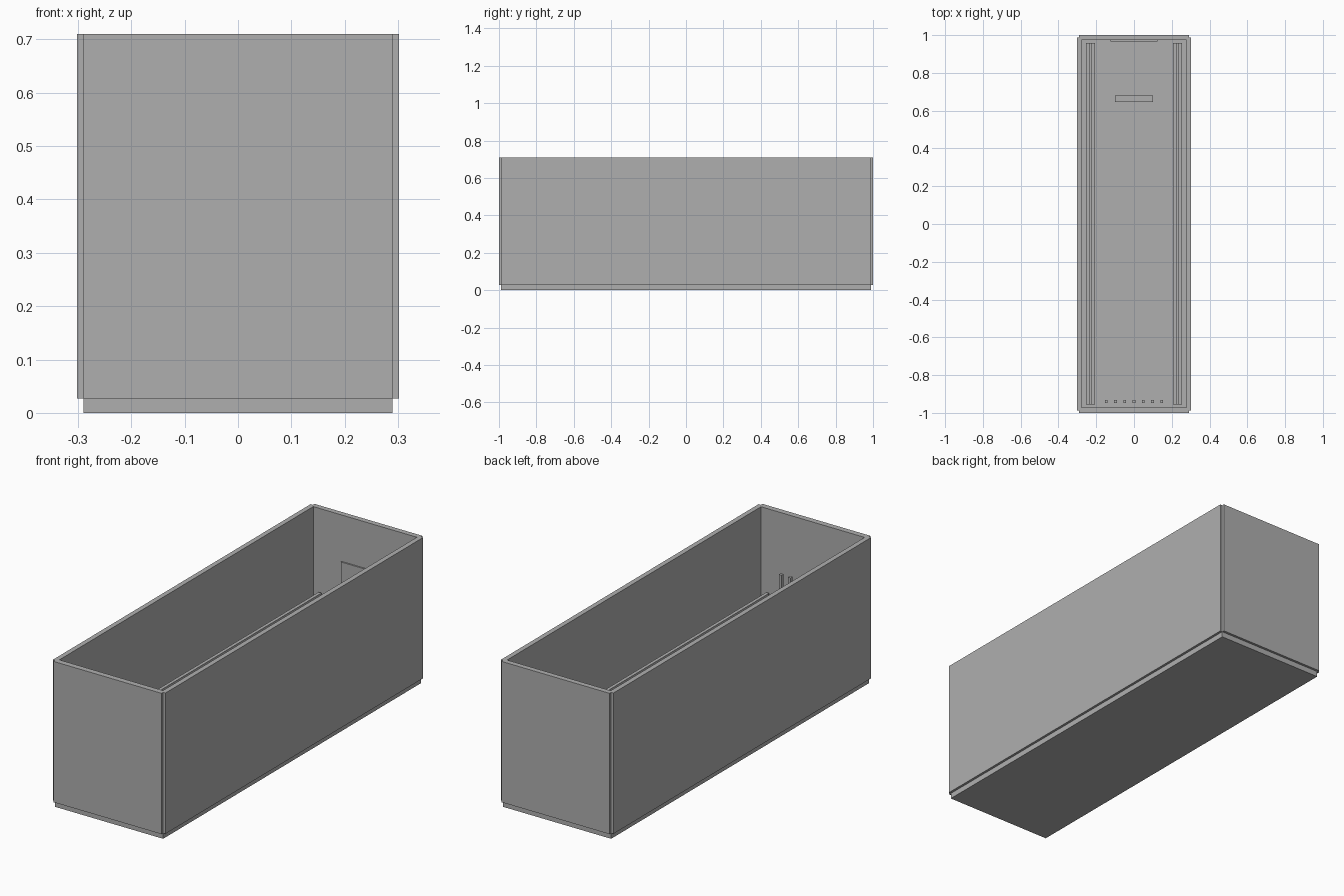
import bpy, bmesh
from mathutils import Vector

if "Cube" in bpy.data.objects:
    bpy.data.objects.remove(bpy.data.objects["Cube"])

grey = bpy.data.materials.new("plain grey")
grey.diffuse_color = (0.43, 0.43, 0.43, 1.0)
grey.use_nodes = True
grey.node_tree.nodes["Principled BSDF"].inputs["Base Color"].default_value = grey.diffuse_color


def box(name, lo, hi):
    """Axis-aligned box between two corners."""
    lo, hi = Vector(lo), Vector(hi)
    bm = bmesh.new()
    bmesh.ops.create_cube(bm, size=1.0)
    for v in bm.verts:
        v.co = [l + (c + 0.5) * (h - l) for l, h, c in zip(lo, hi, v.co)]
    mesh = bpy.data.meshes.new(name)
    bm.to_mesh(mesh)
    bm.free()
    mesh.materials.append(grey)
    ob = bpy.data.objects.new(name, mesh)
    bpy.context.collection.objects.link(ob)
    return ob


def mirror_x(ob):
    """Repeat a part on the other side."""
    ob.modifiers.new("mirror", 'MIRROR').use_axis[0] = True
    return ob


FLOOR, TOP = 0.027, 0.71

# Floor slab, slightly smaller than the walls
box("floor", (-0.29, -0.988, 0), (0.29, 0.988, FLOOR))

# Long side walls
mirror_x(box("side_wall", (0.278, -0.988, FLOOR), (0.302, 0.988, TOP)))

# End walls: outer panel leaves a small notch at each corner
box("front_wall", (-0.29, -1.0, FLOOR), (0.29, -0.988, TOP))
box("front_wall_lining", (-0.278, -0.988, FLOOR), (0.278, -0.972, TOP))
box("back_wall", (-0.29, 0.988, FLOOR), (0.29, 1.0, TOP))
box("back_wall_lining", (-0.278, 0.974, FLOOR), (0.278, 0.988, TOP))

# Railings along both sides: wide foot and thin upright panel
mirror_x(box("railing_foot", (0.206, -0.955, FLOOR), (0.254, 0.958, 0.05)))
mirror_x(box("railing_panel", (0.222, -0.955, 0.05), (0.238, 0.958, 0.312)))

# Door plate on the inside of the back wall
box("door", (-0.125, 0.967, FLOOR), (0.125, 0.974, 0.485))

# Low block on the floor before the door
box("floor_block", (-0.1, 0.645, FLOOR), (0.1, 0.68, 0.08))

# Row of gate bars inside the front wall
for i in range(7):
    x = (i - 3) * 0.049
    box(f"gate_bar_{i + 1}", (x - 0.007, -0.947, FLOOR), (x + 0.007, -0.932, 0.43))
